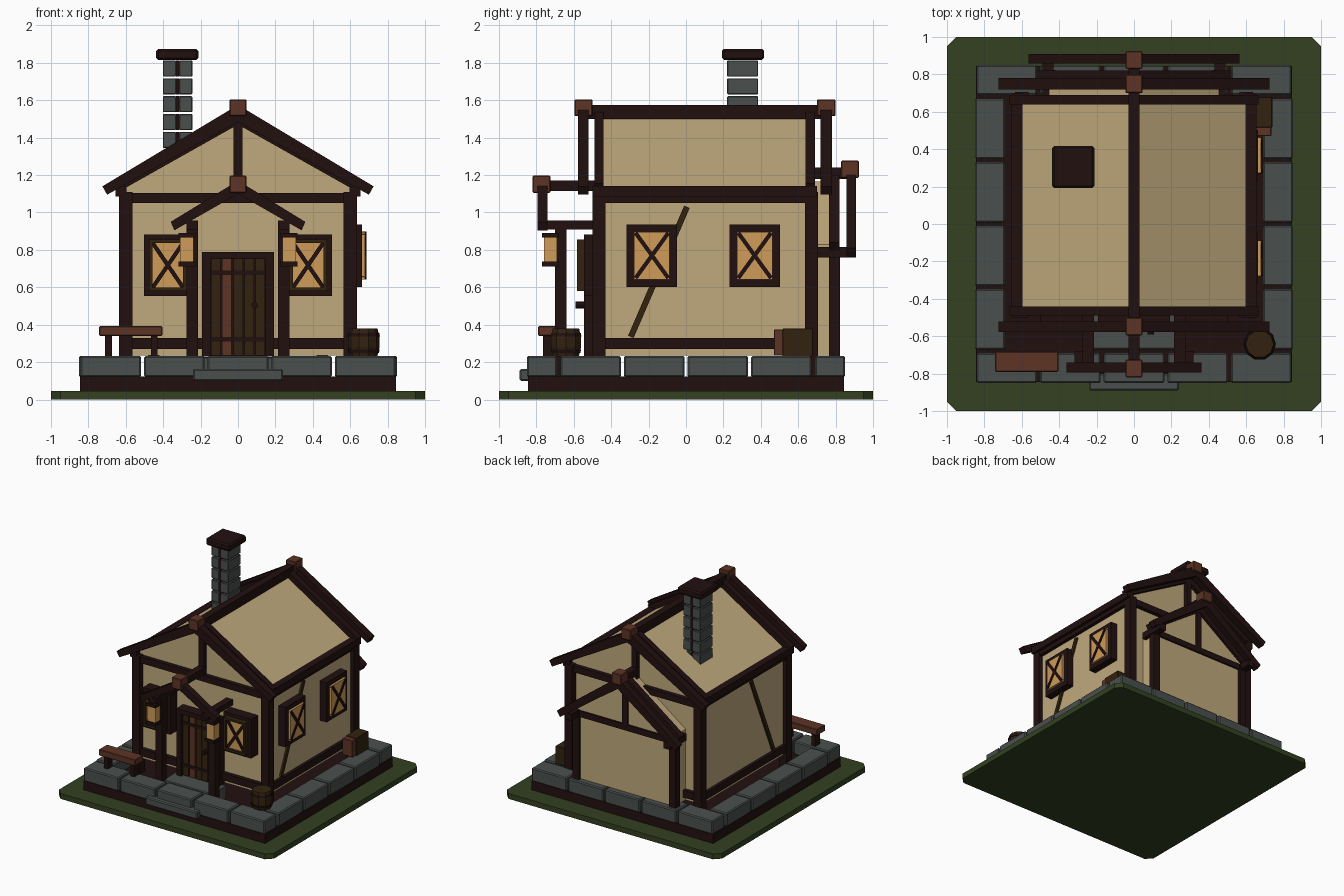
import bpy, bmesh, math

if "Cube" in bpy.data.objects:
    bpy.data.objects.remove(bpy.data.objects["Cube"])

def mat(name, r, g, b):
    m = bpy.data.materials.new(name)
    m.diffuse_color = (r, g, b, 1)
    m.use_nodes = True
    m.node_tree.nodes["Principled BSDF"].inputs["Base Color"].default_value = m.diffuse_color
    return m

TIMBER = mat("dark timber", 0.016, 0.005, 0.005)
PLASTER = mat("cream plaster", 0.53, 0.40, 0.205)
STONE = mat("grey stone", 0.068, 0.079, 0.074)
GRASS = mat("moss green", 0.033, 0.052, 0.015)
GLASS = mat("amber glass", 0.62, 0.33, 0.10)
RED = mat("red brown wood", 0.11, 0.034, 0.018)
BROWN = mat("olive brown wood", 0.032, 0.016, 0.005)

def finish(name, bm, m, bevel=0):
    bmesh.ops.recalc_face_normals(bm, faces=bm.faces)
    me = bpy.data.meshes.new(name)
    bm.to_mesh(me)
    bm.free()
    me.materials.append(m)
    ob = bpy.data.objects.new(name, me)
    bpy.context.collection.objects.link(ob)
    if bevel:
        mod = ob.modifiers.new("bevel", 'BEVEL')
        mod.width, mod.segments = bevel, 1
    return ob

def extrude(bm, pts, axis, a, b):
    """Extrude a profile along an axis: 'x' takes (y,z), 'y' takes (x,z), 'z' takes (x,y)."""
    place = {'x': lambda u, v, d: (d, u, v), 'y': lambda u, v, d: (u, d, v), 'z': lambda u, v, d: (u, v, d)}[axis]
    lo = [bm.verts.new(place(u, v, a)) for u, v in pts]
    hi = [bm.verts.new(place(u, v, b)) for u, v in pts]
    bm.faces.new(lo)
    bm.faces.new(hi)
    for i in range(len(pts)):
        j = (i + 1) % len(pts)
        bm.faces.new((lo[i], lo[j], hi[j], hi[i]))

def prism(name, pts, axis, a, b, m, bevel=0):
    bm = bmesh.new()
    extrude(bm, pts, axis, a, b)
    return finish(name, bm, m, bevel)

def boxes(name, m, *dims, bevel=0):
    bm = bmesh.new()
    for x0, x1, y0, y1, z0, z1 in dims:
        extrude(bm, [(x0, y0), (x1, y0), (x1, y1), (x0, y1)], 'z', z0, z1)
    return finish(name, bm, m, bevel)

def pair(name, m, x0, x1, *rest):
    boxes(name, m, (x0, x1) + rest, (-x1, -x0) + rest)

def bar_pts(p, q, w):
    dx, dz = q[0] - p[0], q[1] - p[1]
    s = w / 2 / math.hypot(dx, dz)
    nx, nz = -dz * s, dx * s
    return [(p[0] + nx, p[1] + nz), (q[0] + nx, q[1] + nz), (q[0] - nx, q[1] - nz), (p[0] - nx, p[1] - nz)]

def chevron(name, e, ze, apex, drop, inset, y0, y1):
    """Pair of rafters meeting at a ridge."""
    pts = [(-e, ze), (0, apex), (e, ze), (e - inset, ze - 0.045), (0, apex - drop), (-e + inset, ze - 0.045)]
    prism(name, pts, 'y', y0, y1, TIMBER)

# Ground and footing
c = 0.95
prism("ground", [(-1, -c), (-c, -1), (c, -1), (1, -c), (1, c), (c, 1), (-c, 1), (-1, c)], 'z', 0, 0.045, GRASS)
boxes("footing", TIMBER, (-.845, .845, -.845, .845, .045, .122))

# Ring of foundation stones
g = 0.008
stones = []
for i in range(5):
    x = -.85 + .34 * i
    for y in (-.85, .69):
        stones.append((x + g, x + .34 - g, y, y + .16, .12, .233))
for i in range(4):
    y = -.68 + .34 * i
    for x in (-.85, .69):
        stones.append((x, x + .16, y + g, y + .34 - g, .12, .233))
boxes("foundation_stones", STONE, *stones, bevel=0.008)
boxes("porch_floor", STONE, (-.23, .23, -.67, -.48, .12, .228), bevel=0.006)
boxes("doorstep", STONE, (-.24, .24, -.89, -.80, .1, .163), bevel=0.008)

# House body and rear extension, walls with roof slopes
prism("house_body", [(-.6, .235), (.6, .235), (.6, 1.135), (0, 1.5), (-.6, 1.135)], 'y', -.455, .655, PLASTER)
prism("rear_extension", [(-.455, .235), (.455, .235), (.455, .83), (0, 1.165), (-.455, .83)], 'y', .65, .8, PLASTER)

# House timber frame
for n, y0, y1 in (("front", -.5, -.43), ("back", .635, .705)):
    pair(n + "_corner_posts", TIMBER, .565, .635, y0, y1, .12, 1.11)
for n, y0, y1 in (("front", -.49, -.44), ("back", .64, .69)):
    boxes(n + "_wall_beams", TIMBER, (-.63, .63, y0, y1, 1.05, 1.105), (-.6, .6, y0, y1, .27, .33),
          (-.025, .025, y0, y1, 1.1, 1.47))
    chevron(n + "_gable_rafters", .665, 1.155, 1.555, .085, .025, y0, y1)
pair("side_sills", TIMBER, .57, .625, -.45, .65, .27, .33)
pair("side_wall_plates", TIMBER, .57, .63, -.5, .7, 1.05, 1.105)
pair("eave_beams", TIMBER, .595, .655, -.5, .7, 1.085, 1.143)
boxes("ridge_beam", TIMBER, (-.03, .03, -.52, .72, 1.5, 1.575))
chevron("front_bargeboards", .725, 1.14, 1.575, .09, .025, -.577, -.52)
chevron("back_bargeboards", .725, 1.14, 1.575, .09, .025, .72, .78)
boxes("ridge_caps", RED, (-.045, .045, -.595, -.5, 1.515, 1.605), (-.045, .045, .70, .8, 1.515, 1.605),
      (-.045, .045, -.82, -.725, 1.105, 1.197), (-.045, .045, .83, .925, 1.185, 1.277), bevel=0.005)
for n, s in (("right", 1), ("left", -1)):
    prism(n + "_wall_brace", bar_pts((-.295, .335), (.005, 1.03), .032), 'x', s * .59, s * .615, BROWN)

# Rear extension frame
pair("extension_posts", TIMBER, .42, .48, .765, .823, .12, .8)
boxes("extension_beams", TIMBER, (-.48, .48, .77, .815, .76, .81), (-.025, .025, .77, .815, .8, 1.15))
pair("extension_plates", TIMBER, .43, .49, .69, .91, .76, .815)
chevron("extension_inner_rafters", .52, .84, 1.22, .085, .03, .765, .82)
chevron("extension_bargeboards", .565, .81, 1.235, .09, .03, .857, .91)
boxes("extension_ridge", TIMBER, (-.03, .03, .66, .88, 1.18, 1.24))

# Porch frame
pair("porch_posts", TIMBER, .215, .275, -.7, -.64, .12, .93)
pair("porch_plates", TIMBER, .215, .275, -.79, -.46, .91, .957)
boxes("porch_ridge", TIMBER, (-.03, .03, -.78, -.46, 1.115, 1.17))
chevron("porch_rafters", .36, .95, 1.17, .07, .02, -.795, -.74)

# Lanterns on the porch posts
for n, x in (("left", -.273), ("right", .273)):
    boxes(n + "_lantern_light", GLASS, (x - .036, x + .036, -.76, -.69, .735, .868))
    boxes(n + "_lantern_caps", TIMBER, (x - .045, x + .045, -.77, -.68, .865, .89),
          (x - .045, x + .045, -.77, -.68, .712, .737))

# Door
boxes("door_frame", TIMBER, (-.192, -.147, -.545, -.45, .23, .79), (.147, .192, -.545, -.45, .23, .79),
      (-.192, .192, -.545, -.45, .752, .79), (-.15, .15, -.5, -.45, .23, .76))
for i in range(5):
    x = -.147 + .0595 * i
    boxes("door_plank_%d" % (i + 1), RED if i == 1 else BROWN, (x + .003, x + .054, -.525, -.49, .235, .752))
boxes("door_straps", TIMBER, (-.147, .147, -.532, -.5, .665, .69), (-.147, .147, -.532, -.5, .31, .335))
prism("door_handle", [(.09 + .018 * math.cos(k * math.pi / 4), .505 + .018 * math.sin(k * math.pi / 4))
                      for k in range(8)], 'y', -.59, -.5, TIMBER)

# Windows: ring frame, glass pane and crossed bars
def ring(name, axis, u, z, ow, oh, w, a, b, m):
    bm = bmesh.new()
    for u0, u1, z0, z1 in ((-ow, -ow + w, -oh, oh), (ow - w, ow, -oh, oh),
                           (-ow + w, ow - w, oh - w, oh), (-ow + w, ow - w, -oh, -oh + w)):
        extrude(bm, [(u + u0, z + z0), (u + u1, z + z0), (u + u1, z + z1), (u + u0, z + z1)], axis, a, b)
    finish(name, bm, m)

def window(name, axis, u, z, gw, gh, wall, frame, pane, front):
    ring(name + "_frame", axis, u, z, gw + .04, gh + .04, .04, wall, frame, TIMBER)
    prism(name + "_glass", [(u - gw, z - gh), (u + gw, z - gh), (u + gw, z + gh), (u - gw, z + gh)],
          axis, wall, pane, GLASS)
    bm = bmesh.new()
    for s in (1, -1):
        extrude(bm, bar_pts((u - s * gw * .92, z - gh * .95), (u + s * gw * .92, z + gh * .95), .022),
                axis, wall, front)
    finish(name + "_cross_bars", bm, TIMBER)

for n, y in (("right_front_window", -.182), ("right_back_window", .367)):
    window(n, 'x', y, .77, .095, .127, .59, .662, .68, .687)
for n, x in (("left_window", -.375), ("right_window", .375)):
    window(n, 'y', x, .718, .088, .125, -.45, -.545, -.562, -.572)
    ring(n + "_inner_frame", 'y', x, .718, .1, .137, .018, -.5, -.583, BROWN)

# Chimney: layered stone courses with a dark joint and a cap
courses = []
for i in range(7):
    z = 1.727 - .0955 * i
    courses += [(-.402, -.331, .22, .385, z, z + .086), (-.315, -.244, .22, .385, z, z + .086)]
boxes("chimney_stones", STONE, *courses, bevel=0.004)
boxes("chimney_joints", TIMBER, *[(-.331, -.315, .225, .38, c[4], c[5]) for c in courses[::2]])
boxes("chimney_cap", TIMBER, (-.438, -.212, .192, .418, 1.815, 1.875), bevel=0.012)

# Bench
boxes("bench_seat", RED, (-.742, -.405, -.79, -.682, .34, .392), bevel=0.004)
boxes("bench_legs", TIMBER, (-.71, -.675, -.765, -.705, .23, .345), (-.465, -.43, -.765, -.705, .23, .345))

# Barrel: ten flat sides, swelling in the middle, with hoops
def tub(name, levels, m):
    bm = bmesh.new()
    rows = [[bm.verts.new((.672 + r * math.cos(k * math.pi / 5), -.642 + r * math.sin(k * math.pi / 5), z))
             for k in range(10)] for r, z in levels]
    for lo, hi in zip(rows, rows[1:]):
        for k in range(10):
            bm.faces.new((lo[k], lo[(k + 1) % 10], hi[(k + 1) % 10], hi[k]))
    bm.faces.new(rows[0])
    bm.faces.new(rows[-1])
    finish(name, bm, m)

tub("barrel", [(.072, .228), (.085, .28), (.085, .33), (.074, .38)], BROWN)
tub("lower_barrel_hoop", [(.081, .25), (.086, .268)], TIMBER)
tub("upper_barrel_hoop", [(.087, .338), (.083, .356)], TIMBER)

# Crate by the right wall
boxes("crate", BROWN, (.64, .74, .515, .68, .23, .38), bevel=0.004)
boxes("crate_end", RED, (.64, .735, .47, .52, .235, .375), bevel=0.004)
